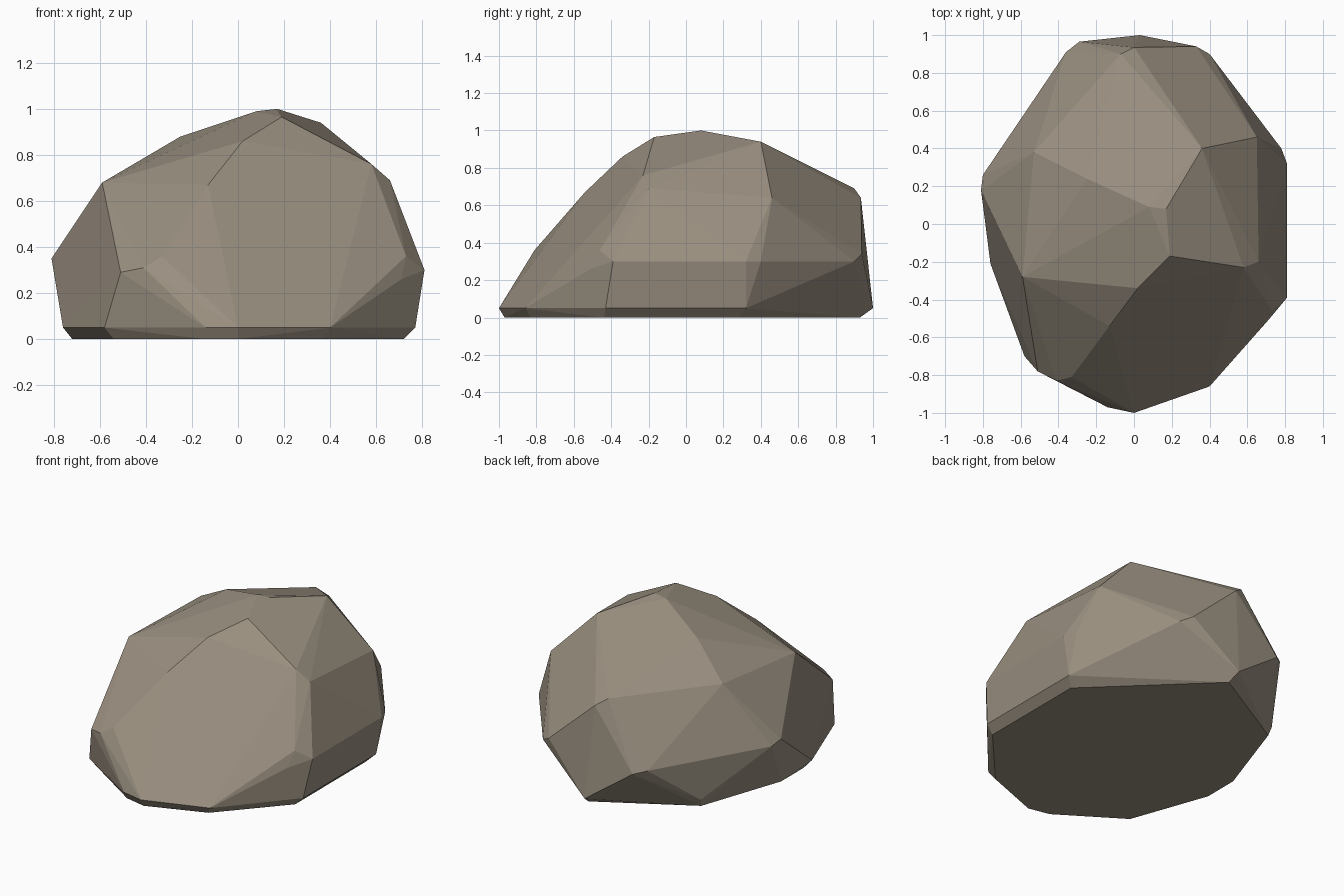
import bpy, bmesh

# Corner points of the boulder, grouped by height band
ground = [(0.0, -0.97), (0.37, -0.83), (0.72, -0.44), (0.72, 0.28), (0.05, 0.93),
          (-0.53, 0.60), (-0.72, 0.05), (-0.72, -0.18), (-0.54, -0.68), (-0.14, -0.94)]
rim = [(0.0, -1.0), (0.40, -0.86), (0.77, -0.43), (0.77, 0.32), (0.03, 1.0),
       (-0.54, 0.62), (-0.76, -0.21), (-0.58, -0.70), (-0.14, -0.97)]
waist = [(0.71, -0.51, 0.26), (0.73, -0.46, 0.36), (0.81, -0.39, 0.30),
         (0.81, 0.32, 0.30), (0.78, 0.40, 0.30), (0.40, 0.90, 0.30),
         (0.33, 0.94, 0.34), (-0.29, 0.965, 0.28), (-0.36, 0.91, 0.30),
         (-0.80, 0.26, 0.33), (-0.81, 0.18, 0.35), (-0.51, -0.78, 0.29),
         (-0.41, -0.83, 0.31), (-0.33, -0.81, 0.36)]
crown = [(0.65, 0.46, 0.64), (0.66, -0.20, 0.69), (0.58, -0.23, 0.76),
         (0.19, -0.17, 0.965), (0.02, -0.34, 0.86), (-0.13, -0.54, 0.67),
         (-0.59, -0.28, 0.68), (-0.53, 0.38, 0.71), (-0.25, 0.24, 0.88),
         (0.08, 0.09, 0.99), (0.17, 0.08, 1.0), (0.36, 0.40, 0.94),
         (-0.07, 0.90, 0.69), (0.0, 0.935, 0.64)]

points = [(x, y, 0.0) for x, y in ground] + [(x, y, 0.05) for x, y in rim] + waist + crown

# Wrap the points in a faceted shell
bm = bmesh.new()
for p in points:
    bm.verts.new(p)
hull = bmesh.ops.convex_hull(bm, input=bm.verts)
loose = {g for g in hull["geom_interior"] + hull["geom_unused"]
         if isinstance(g, bmesh.types.BMVert)}
bmesh.ops.delete(bm, geom=list(loose), context='VERTS')
# Merge nearly coplanar triangles into broad facets
bmesh.ops.dissolve_limit(bm, angle_limit=0.06, verts=bm.verts, edges=bm.edges)
bmesh.ops.recalc_face_normals(bm, faces=bm.faces)

mesh = bpy.data.meshes.new("boulder")
bm.to_mesh(mesh)
bm.free()

stone = bpy.data.materials.new("warm grey stone")
stone.diffuse_color = (0.32, 0.275, 0.215, 1.0)
mesh.materials.append(stone)

boulder = bpy.data.objects.new("boulder", mesh)
bpy.context.collection.objects.link(boulder)
